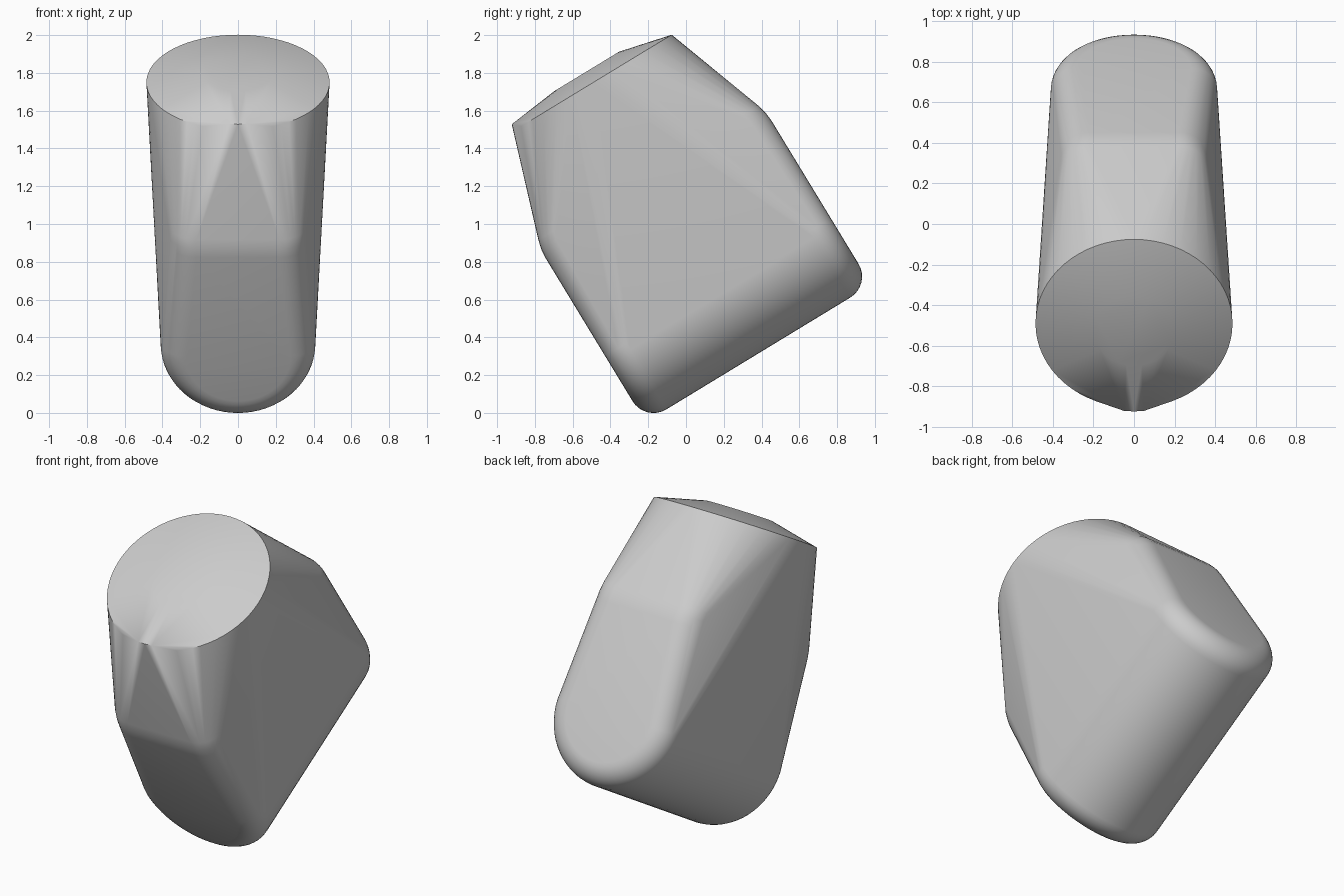
import bpy, bmesh, math
from math import sin, cos, pi, radians

if "Cube" in bpy.data.objects:
    bpy.data.objects.remove(bpy.data.objects["Cube"])

TILT = radians(31.3)


def place(x, u, w):
    """Local x, length u and height w (from the rim centre) to world space."""
    return (x, -0.49 + u * cos(TILT) - w * sin(TILT),
            1.75 + u * sin(TILT) + w * cos(TILT))


points = []

# rim circle, with its front lip turned up slightly
for i in range(64):
    a = 2 * pi * i / 64
    u = 0.485 * cos(a)
    lift = 0.035 if u < -0.478 else 0.0
    points.append(place(0.485 * sin(a), u, lift))

# small raised disc in the middle of the top
for i in range(32):
    a = 2 * pi * i / 32
    points.append(place(0.2 * sin(a), 0.2 * cos(a), 0.068))

# both rounded ends: half-round bottom with fillet, and narrower shoulder
for side in (-1, 1):
    for j in range(9):
        t = pi / 2 * j / 8
        r = 0.28 + 0.13 * sin(t)
        for i in range(33):
            a = pi * i / 32
            points.append(place(r * cos(a), side * (0.57 + 0.13 * cos(t)),
                                -1.27 - r * sin(a)))
        for s in (-1, 1):
            x = s * (0.22 + 0.15 * sin(t))
            for drop, inset in ((-0.66, 0.0), (-0.61, 0.005), (-0.56, 0.018)):
                points.append(place(x, side * (0.55 + 0.15 * cos(t) - inset), drop))

# skin the points into one closed body
bm = bmesh.new()
for p in points:
    bm.verts.new(p)
bmesh.ops.convex_hull(bm, input=bm.verts[:])
loose = [v for v in bm.verts if not v.link_faces]
bmesh.ops.delete(bm, geom=loose, context='VERTS')
bmesh.ops.dissolve_limit(bm, angle_limit=radians(0.5), verts=bm.verts[:], edges=bm.edges[:])
bmesh.ops.recalc_face_normals(bm, faces=bm.faces[:])

mesh = bpy.data.meshes.new("tilted_body")
bm.to_mesh(mesh)
bm.free()
body = bpy.data.objects.new("tilted_body", mesh)
bpy.context.collection.objects.link(body)

grey = bpy.data.materials.new("light grey")
grey.diffuse_color = (0.6, 0.6, 0.6, 1)
grey.use_nodes = True
grey.node_tree.nodes["Principled BSDF"].inputs["Base Color"].default_value = grey.diffuse_color
mesh.materials.append(grey)

bpy.context.view_layer.objects.active = body
body.select_set(True)
bpy.ops.object.shade_smooth_by_angle(angle=radians(30))
